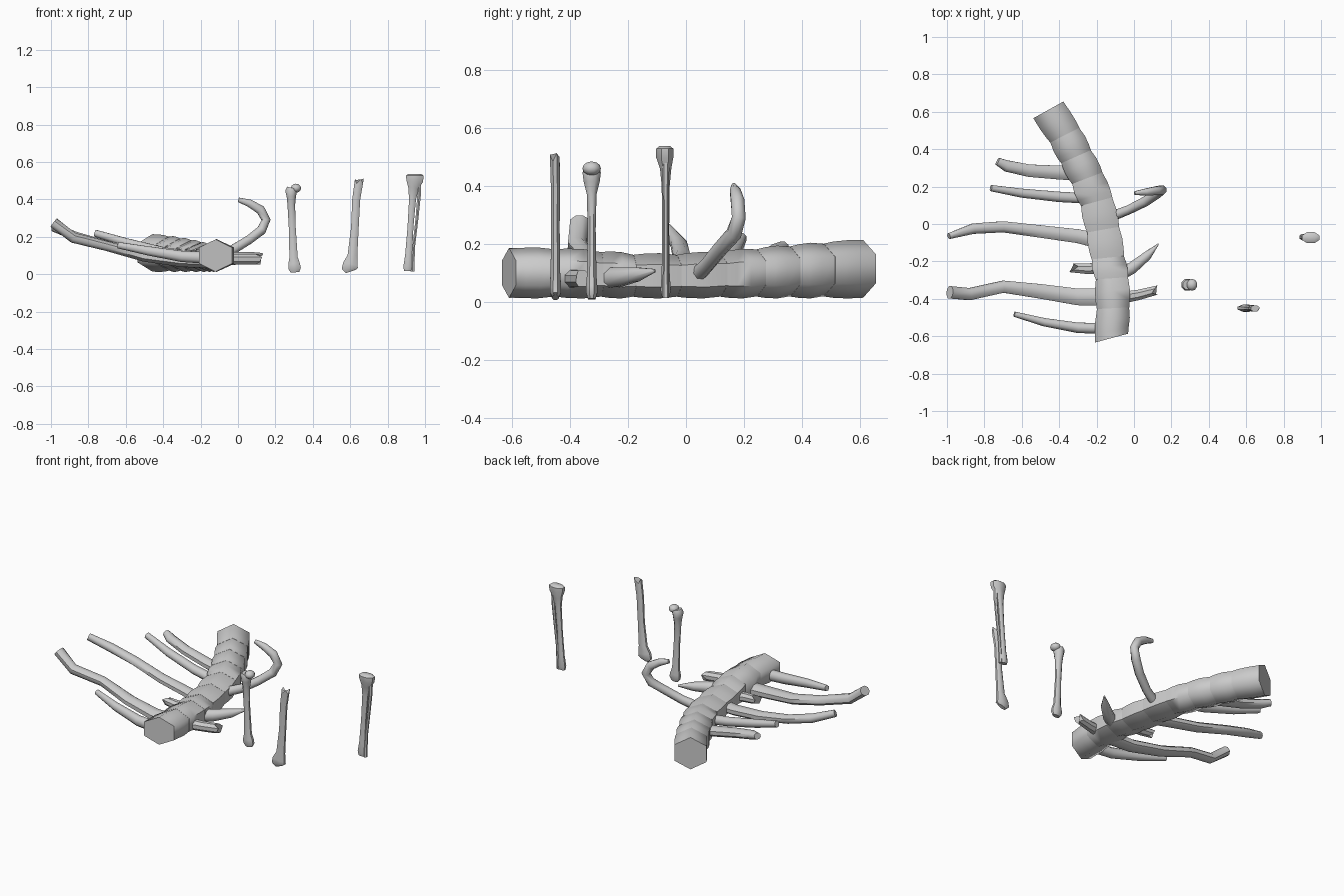
import bpy, bmesh, math
from mathutils import Vector


def finish(name, bm, angle):
    bmesh.ops.recalc_face_normals(bm, faces=bm.faces)
    me = bpy.data.meshes.new(name)
    bm.to_mesh(me)
    bm.free()
    ob = bpy.data.objects.new(name, me)
    bpy.context.collection.objects.link(ob)
    bpy.ops.object.select_all(action='DESELECT')
    bpy.context.view_layer.objects.active = ob
    ob.select_set(True)
    bpy.ops.object.shade_smooth_by_angle(angle=math.radians(angle))
    return ob


def skin(bm, rings):
    n = len(rings[0])
    vs = [[bm.verts.new(p) for p in r] for r in rings]
    for a, b in zip(vs, vs[1:]):
        for i in range(n):
            bm.faces.new((a[i], a[(i + 1) % n], b[(i + 1) % n], b[i]))
    bm.faces.new(vs[0])
    bm.faces.new(vs[-1])


def tube(name, pts, ref=(0, 0, 1), n=8, jag=0.0, angle=50):
    """Loft through (x, y, z, half width, half thickness); jag splinters the end."""
    ref, rings = Vector(ref), []
    P = [Vector(p[:3]) for p in pts]
    for k, p in enumerate(pts):
        t = (P[min(k + 1, len(P) - 1)] - P[max(k - 1, 0)]).normalized()
        s = t.cross(ref).normalized()
        u = s.cross(t)
        ring = []
        for i in range(n):
            a = 2 * math.pi * (i + 0.5) / n
            off = t * jag * (0.6, -0.8, 0.1, 1, -0.6)[i % 5] if k == len(pts) - 1 else Vector()
            ring.append(P[k] + s * math.cos(a) * p[3] + u * math.sin(a) * p[4] + off)
        rings.append(ring)
    bm = bmesh.new()
    skin(bm, rings)
    return finish(name, bm, angle)


# Spine: hexagonal barrel vertebrae; stations are (x, y, yaw degrees, half height)
stations = [(-.12, -.61, 15, .088), (-.112, -.45, 3, .088), (-.118, -.29, 4, .083),
            (-.14, -.18, 6, .078), (-.165, -.03, 10, .078), (-.20, .12, 15, .082),
            (-.25, .245, 21, .088), (-.31, .36, 24, .093), (-.37, .475, 27, .098),
            (-.458, .61, 29, .102)]


def hex_ring(x, y, yaw, h, k):
    a = math.radians(yaw)
    out = []
    for i in range(6):
        b = math.pi / 2 + i * math.pi / 3
        w = math.cos(b) * .108 * k
        out.append(Vector((x + w * math.cos(a), y + w * math.sin(a), h + .012 + math.sin(b) * h * k)))
    return out


for j, (a, b) in enumerate(zip(stations, stations[1:])):
    rings = []
    for f, k in ((0, .93), (.25, .98), (.6, 1), (1, .92)):
        if (j == 0 and f == 0) or (j == 8 and f == 1):
            k = .98
        rings.append(hex_ring(*[u + (v - u) * f for u, v in zip(a, b)], k))
    bm = bmesh.new()
    skin(bm, rings)
    finish("vertebra_%d" % (j + 1), bm, 65)

# Left ribs, front to back
tube("left_rib_1", [(-.12, -.56, .085, .032, .035), (-.3, -.555, .095, .03, .032),
                    (-.48, -.525, .125, .024, .026), (-.64, -.482, .155, .015, .018)])
tube("left_rib_2", [(-.12, -.39, .065, .052, .036), (-.3, -.39, .07, .048, .034),
                    (-.5, -.36, .095, .042, .03), (-.7, -.335, .15, .035, .028),
                    (-.88, -.375, .195, .035, .03), (-.985, -.365, .275, .036, .03)])
tube("left_rib_stub", [(-.15, -.23, .08, .035, .03), (-.25, -.24, .085, .03, .028),
                       (-.32, -.235, .09, .026, .026)], jag=.025, angle=30)
tube("left_rib_3", [(-.15, -.1, .075, .045, .034), (-.3, -.065, .085, .04, .03),
                    (-.5, -.04, .11, .036, .028), (-.7, -.015, .155, .032, .026),
                    (-.86, -.025, .2, .03, .026), (-.99, -.065, .25, .017, .022)])
tube("left_rib_4", [(-.22, .135, .09, .03, .03), (-.4, .145, .12, .03, .027),
                    (-.6, .165, .17, .026, .025), (-.765, .192, .22, .018, .02)])
tube("left_rib_5", [(-.28, .27, .09, .042, .032), (-.4, .275, .11, .04, .03),
                    (-.56, .285, .145, .036, .028), (-.68, .31, .175, .033, .026),
                    (-.73, .335, .19, .022, .02)])

# Right ribs: two broken stubs and one hooked rib
tube("right_rib_stub", [(-.1, -.4, .08, .036, .035), (.02, -.38, .08, .03, .03),
                        (.11, -.357, .08, .026, .03)], jag=.022, angle=30)
tube("right_rib_spike", [(-.1, -.28, .08, .04, .04), (-.01, -.235, .085, .034, .036),
                         (.07, -.17, .095, .026, .026), (.13, -.107, .108, .004, .006)])
tube("right_rib_hook", [(-.15, .03, .085, .03, .03), (-.03, .075, .13, .027, .025),
                        (.06, .12, .185, .026, .027), (.125, .165, .235, .027, .028),
                        (.15, .182, .29, .026, .026), (.12, .178, .345, .027, .025),
                        (.06, .17, .38, .022, .02), (.003, .165, .398, .013, .01)], ref=(0, 1, 0))

# Standing limb bones
UP = (0, 1, 0)
tube("upper_limb_bone", [(.305, -.325, .01, .024, .014), (.303, -.325, .03, .036, .021),
                         (.3, -.325, .055, .034, .021), (.297, -.325, .09, .024, .018),
                         (.29, -.325, .25, .02, .015), (.285, -.325, .37, .022, .018),
                         (.285, -.325, .415, .027, .03), (.284, -.325, .445, .034, .034),
                         (.288, -.325, .462, .028, .028)], ref=UP)
bm = bmesh.new()
bmesh.ops.create_uvsphere(bm, u_segments=10, v_segments=6, radius=1)
for v in bm.verts:
    v.co = Vector((.31 + v.co.x * .029, -.325 + v.co.y * .032, .46 + v.co.z * .024))
finish("upper_limb_head", bm, 60)

tube("broken_limb_bone", [(.603, -.45, .015, .03, .012), (.598, -.45, .03, .047, .02),
                          (.6, -.45, .055, .042, .021), (.612, -.45, .1, .028, .018),
                          (.625, -.45, .25, .022, .016), (.632, -.45, .4, .023, .017),
                          (.647, -.452, .498, .025, .018)], ref=UP, jag=.018, angle=40)

tube("lower_limb_bone", [(.908, -.07, .017, .022, .014), (.908, -.07, .04, .026, .019),
                         (.912, -.07, .1, .02, .015), (.922, -.07, .25, .017, .013),
                         (.933, -.07, .4, .02, .015), (.938, -.07, .46, .03, .021),
                         (.945, -.073, .5, .049, .032), (.945, -.073, .528, .05, .032),
                         (.945, -.073, .537, .036, .02)], ref=UP)
tube("lower_limb_thin_bone", [(.932, -.07, .014, .012, .011), (.933, -.07, .05, .012, .011),
                              (.94, -.07, .15, .008, .009), (.957, -.07, .3, .009, .009),
                              (.968, -.07, .42, .011, .011), (.968, -.07, .49, .013, .014)],
     ref=UP, n=6)
